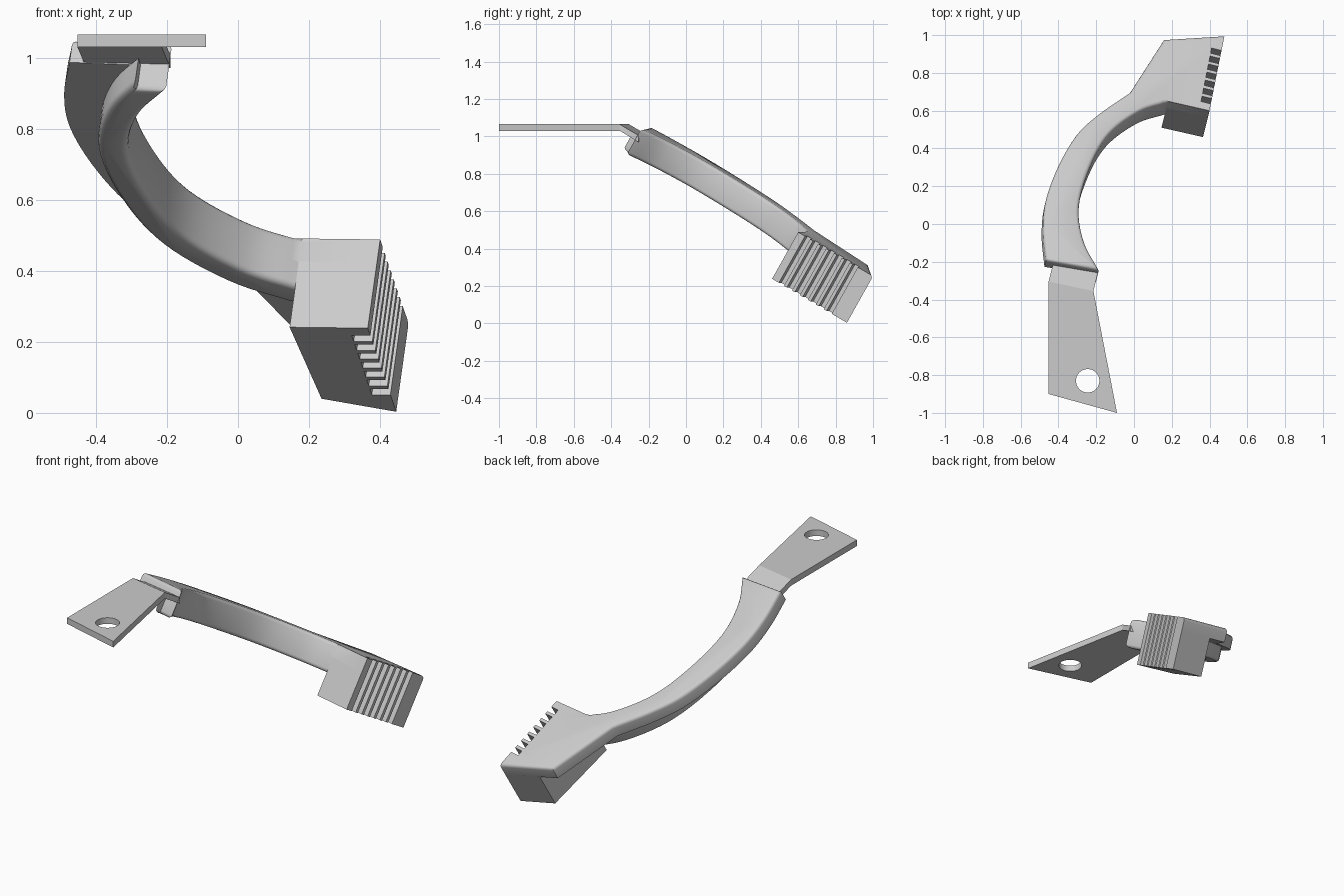
import bpy, bmesh, math
from mathutils import Vector

if "Cube" in bpy.data.objects:
    bpy.data.objects.remove(bpy.data.objects["Cube"])

# Tilted frame of the body: side, length and normal directions
TURN, TILT = math.radians(14), math.radians(30)
E2 = Vector((math.cos(TILT) * math.sin(TURN), math.cos(TILT) * math.cos(TURN), -math.sin(TILT)))
W = Vector((math.sin(TILT) * math.sin(TURN), math.sin(TILT) * math.cos(TURN), math.cos(TILT)))
TOP = 0.762
FLANGE, RIB, BLOCK = 0.075, 0.158, 0.288   # depths below the top plane


def on_plane(p, depth):
    x, y = p
    z = (TOP - W.x * x - W.y * y) / W.z
    return Vector((x, y, z)) - W * depth


def spline(pts, n=7):
    """Smooth curve through 2D points."""
    p = [Vector(a) for a in pts]
    p = [2 * p[0] - p[1]] + p + [2 * p[-1] - p[-2]]
    out = []
    for a, b, c, d in zip(p, p[1:], p[2:], p[3:]):
        for k in range(n):
            t = k / n
            out.append(0.5 * (2 * b + (c - a) * t + (2 * a - 5 * b + 4 * c - d) * t * t
                              + (3 * b - a - 3 * c + d) * t ** 3))
    return out + [p[-2]]


def finish(name, bm):
    bmesh.ops.recalc_face_normals(bm, faces=bm.faces)
    me = bpy.data.meshes.new(name)
    bm.to_mesh(me)
    bm.free()
    ob = bpy.data.objects.new(name, me)
    bpy.context.collection.objects.link(ob)
    return ob


def prism(name, outline, d0, d1, round_top=(), round_bottom=(), radius=0.018):
    """Extrude an outline between two depths, rounding chosen rim edges."""
    bm = bmesh.new()
    a = [bm.verts.new(on_plane(p, d0)) for p in outline]
    b = [bm.verts.new(on_plane(p, d1)) for p in outline]
    n = len(a)
    bm.faces.new(a)
    bm.faces.new(b[::-1])
    for i in range(n):
        j = (i + 1) % n
        bm.faces.new((a[j], a[i], b[i], b[j]))
    bmesh.ops.recalc_face_normals(bm, faces=bm.faces)
    edges = [bm.edges.get((r[i], r[(i + 1) % n])) for r, ids in ((a, round_top), (b, round_bottom)) for i in ids]
    if edges:
        bmesh.ops.bevel(bm, geom=edges, offset=radius, segments=3, profile=0.5, affect='EDGES')
    return finish(name, bm)


# Edge with seven grip slots
def toothed_edge():
    p0, p1 = Vector((0.48, 1.0)), Vector((0.40, 0.60))
    d = (p1 - p0).normalized()
    inward = Vector((-0.97, 0.242)) * 0.054
    pts = [p0]
    for k in range(7):
        c = p0 + (p1 - p0) * ((1.0 - 0.905 + 0.0425 * k) / 0.40)
        s, e = c - d * 0.014, c + d * 0.014
        pts += [s, s + inward, e + inward, e]
    return pts + [p1]


outer = spline([(-0.465, -0.19), (-0.48, -0.03), (-0.465, 0.13), (-0.40, 0.31),
                (-0.30, 0.48), (-0.18, 0.59), (-0.02, 0.70)])
inner = spline([(-0.185, -0.24), (-0.265, -0.085), (-0.29, 0.10), (-0.23, 0.31),
                (-0.13, 0.48), (0.03, 0.60), (0.18, 0.65)])
teeth = toothed_edge()

# Curved flange widening into the head
left = outer + [Vector((0.16, 0.98))]
flange_outline = left + teeth + inner[::-1]
first = len(left)
last = first + len(teeth)
total = len(flange_outline)
flange = prism("curved_flange", flange_outline, 0, FLANGE,
               round_top=list(range(first)) + list(range(last, total)))

# Deep rib under the inner edge
rib_line = inner + [Vector((0.24, 0.665))]
rib_back = []
for i, p in enumerate(rib_line):
    t = (rib_line[min(i + 1, len(rib_line) - 1)] - rib_line[max(i - 1, 0)]).normalized()
    rib_back.append(p + Vector((-t.y, t.x)) * 0.085)
# keep the rib end flush with the tip
rib_back[0] = Vector((-0.265, -0.226))
rib_outline = rib_line + rib_back[::-1]
m = len(rib_line)
rib = prism("inner_rib", rib_outline, FLANGE, RIB,
            round_bottom=[i for i in range(2 * m) if i != m - 1])

# Toothed block under the head
block = prism("toothed_block", [Vector((0.18, 0.65)), Vector((0.27, 0.987))] + teeth, FLANGE, BLOCK)

# Flat mounting tab with a round hole
bend_l, bend_r = (-0.452, -0.305), (-0.215, -0.355)
cu = bpy.data.curves.new("mounting_tab", 'CURVE')
cu.dimensions = '2D'
cu.fill_mode = 'BOTH'
cu.extrude = 0.0175
hole = [(-0.245 + 0.062 * math.cos(k * math.pi / 24), -0.83 + 0.062 * math.sin(k * math.pi / 24)) for k in range(48)]
for loop in ([bend_l, (-0.452, -0.90), (-0.09, -1.0), bend_r], hole):
    sp = cu.splines.new('POLY')
    sp.points.add(len(loop) - 1)
    for q, (x, y) in zip(sp.points, loop):
        q.co = (x, y, 0, 1)
    sp.use_cyclic_u = True
tab = bpy.data.objects.new("mounting_tab", cu)
tab.location.z = 1.0475
bpy.context.collection.objects.link(tab)
bpy.context.view_layer.objects.active = tab
tab.select_set(True)
bpy.ops.object.convert(target='MESH')

# Sloped neck joining tab and flange
bm = bmesh.new()
for x, y in (bend_l, bend_r):
    for z in (1.03, 1.065):
        p = Vector((x, y, z))
        bm.verts.new(p)
        bm.verts.new(p + E2 * 0.12)
bmesh.ops.convex_hull(bm, input=bm.verts)
bmesh.ops.dissolve_limit(bm, angle_limit=0.01, verts=bm.verts, edges=bm.edges)
neck = finish("tab_neck", bm)

# Smooth curved faces, keep hard edges
for ob in bpy.context.scene.objects:
    ob.select_set(True)
bpy.context.view_layer.objects.active = flange
bpy.ops.object.shade_smooth_by_angle(angle=math.radians(35))
